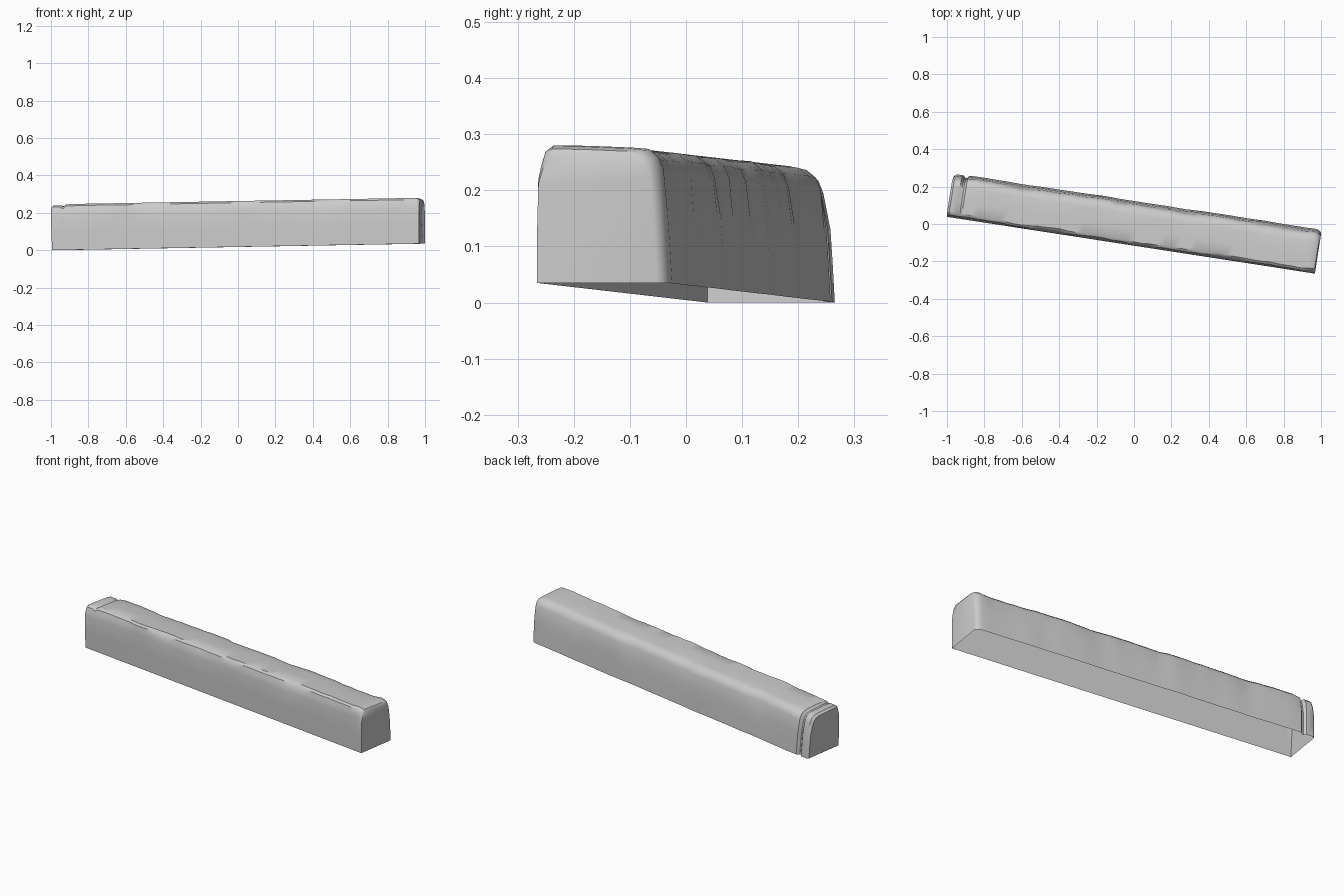
import bpy, bmesh, math, random
from mathutils import Vector

if "Cube" in bpy.data.objects:
    bpy.data.objects.remove(bpy.data.objects["Cube"], do_unlink=True)
random.seed(4)

LENGTH = 1.985
ORIGIN = Vector((-0.988, 0.036, 0))
ALONG = Vector((0.988, -0.153, 0.0176))   # beam runs slightly down to the front and uphill
ACROSS = Vector((0.153, 0.988, 0))

# cross-section from bottom front, over the top, to bottom back: (across, height)
PROFILE = [(0, 0), (0, 0.10), (0, 0.19), (0.002, 0.215), (0.009, 0.236), (0.022, 0.245),
           (0.09, 0.244), (0.165, 0.241), (0.19, 0.236), (0.207, 0.222), (0.216, 0.20),
           (0.226, 0.13), (0.23, 0.07), (0.234, 0)]


def wave(u, seed):
    return (math.sin(9 * u + seed) + 0.7 * math.sin(21 * u + 2.3 * seed)
            + 0.5 * math.sin(37 * u + seed * 4)) / 2.2


def ring_points(u, back_in=0.0, top_in=0.0, front_in=0.0):
    """One worn cross-section at distance u along the beam."""
    pts = []
    chip = random.uniform(-1, 1)
    for i, (w, h) in enumerate(PROFILE):
        if 3 <= i <= 5:                                  # chipped front top edge
            w += 0.006 * (wave(u, 1.0) + 0.5 * chip) * (i - 2) / 3 + 0.003
            h -= 0.005 * max(0, wave(u * 1.3, 2.0)) * (5 - i) / 2
        if 8 <= i <= 10:                                 # ragged back top edge
            w += 0.004 * wave(u * 1.6, 5.0) + 0.002 * chip
            h += 0.003 * wave(u * 1.7, 3.0)
        if i >= 8:                                       # wavy back side
            w += 0.006 * wave(u, 7.0) * (0.4 + 0.6 * h / 0.24) + 0.004 * u / LENGTH - back_in
        elif w > 0.05:
            w -= back_in * 0.5
        if h > 0.18:
            h -= top_in
        if 2 <= i <= 5:
            w += front_in
        p = ORIGIN + ALONG * u + ACROSS * w
        p.z += h
        p.x -= 0.04 * h * (1 - u / LENGTH)               # left end leans outward
        pts.append(p)
    return pts


# stations: rounded left lip, groove, long body, rounded right end
stations = [(0, 0.012, 0.016, 0.003), (0.012, 0.003, 0.006, 0), (0.048, 0.002, 0.006, 0),
            (0.060, 0.014, 0.013, 0), (0.068, 0.014, 0.013, 0), (0.080, 0.0, 0.002, 0)]
stations += [(0.12 + 1.78 * k / 44, 0, 0, 0) for k in range(45)]
stations += [(1.945, 0, -0.001, 0), (1.966, 0.004, 0.001, 0), (1.979, 0.012, 0.006, 0.001),
             (LENGTH, 0.023, 0.015, 0.002)]

bm = bmesh.new()
rings = [[bm.verts.new(p) for p in ring_points(*s)] for s in stations]
for a, b in zip(rings, rings[1:]):
    for i in range(len(PROFILE) - 1):
        bm.faces.new((a[i], b[i], b[i + 1], a[i + 1]))
# end caps; the underside stays open
bm.faces.new(rings[0])
bm.faces.new(list(reversed(rings[-1])))
bm.normal_update()

# rest on the ground and centre
lo = [min(v.co[k] for v in bm.verts) for k in range(3)]
hi = [max(v.co[k] for v in bm.verts) for k in range(3)]
shift = Vector((-(lo[0] + hi[0]) / 2, -(lo[1] + hi[1]) / 2, -lo[2]))
bmesh.ops.translate(bm, verts=bm.verts, vec=shift)

mesh = bpy.data.meshes.new("stone_beam")
bm.to_mesh(mesh)
bm.free()
beam = bpy.data.objects.new("stone_beam", mesh)
bpy.context.collection.objects.link(beam)

# plain grey stone
grey = bpy.data.materials.new("stone_grey")
grey.use_nodes = True
colour = (0.6, 0.6, 0.6, 1)
grey.diffuse_color = colour
grey.node_tree.nodes["Principled BSDF"].inputs["Base Color"].default_value = colour
mesh.materials.append(grey)

bpy.ops.object.select_all(action='DESELECT')
beam.select_set(True)
bpy.context.view_layer.objects.active = beam
bpy.ops.object.shade_smooth_by_angle(angle=math.radians(35))
